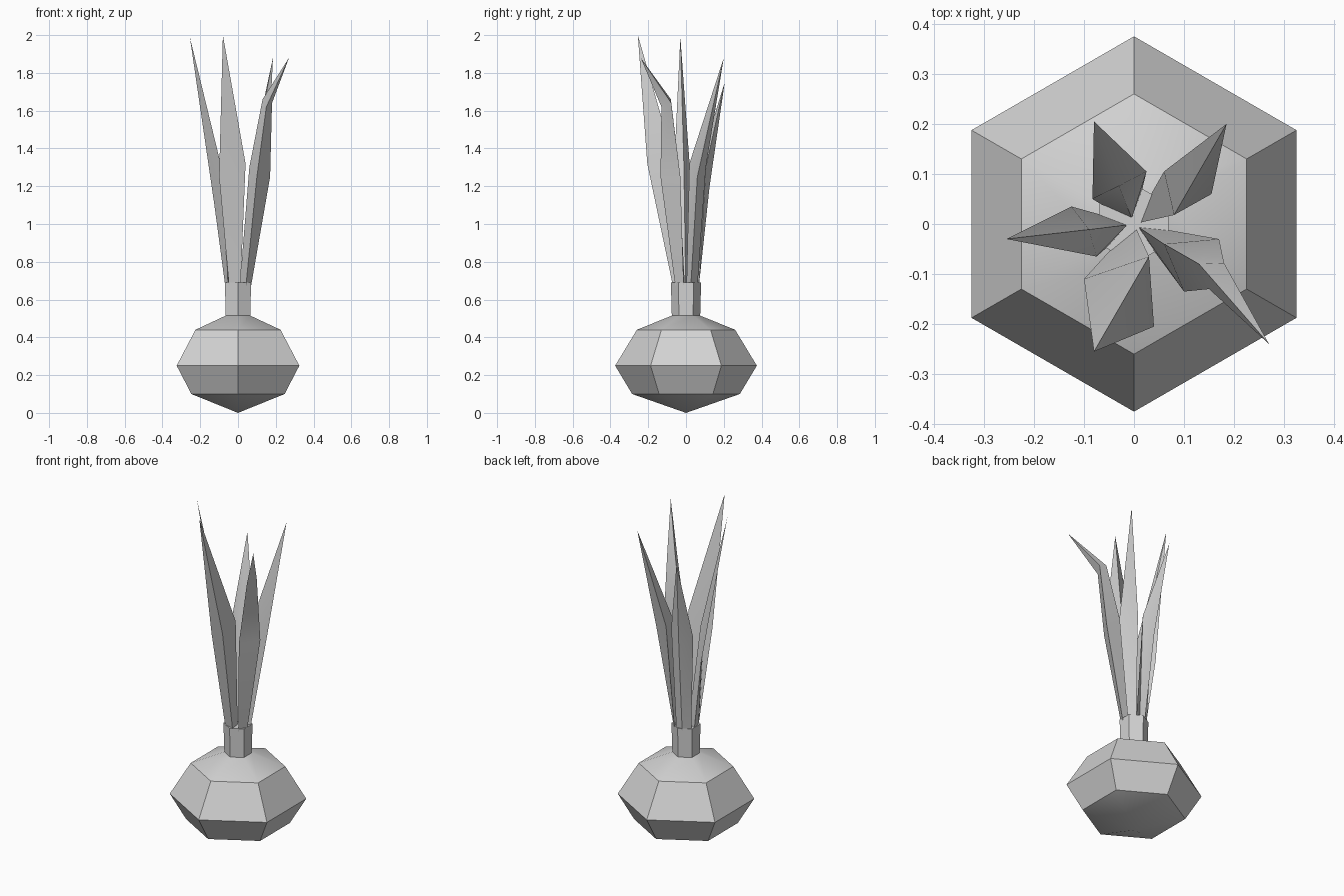
import bpy, bmesh, math
from mathutils import Vector

old = bpy.data.objects.get("Cube")
if old:
    bpy.data.objects.remove(old, do_unlink=True)

GREY = (0.65, 0.65, 0.65, 1.0)
mat = bpy.data.materials.new("light_grey")
mat.use_nodes = True
mat.diffuse_color = GREY
mat.node_tree.nodes["Principled BSDF"].inputs["Base Color"].default_value = GREY


def loft(name, rings, start=None, tip=None):
    """Skin a stack of equal-sided rings, closing each end with a point or a cap."""
    bm = bmesh.new()
    loops = [[bm.verts.new(p) for p in ring] for ring in rings]
    n = len(loops[0])
    for low, high in zip(loops, loops[1:]):
        for i in range(n):
            j = (i + 1) % n
            bm.faces.new((low[i], low[j], high[j], high[i]))
    for loop, point in ((loops[0], start), (loops[-1], tip)):
        if point is None:
            bm.faces.new(loop)
        else:
            apex = bm.verts.new(point)
            for i in range(n):
                bm.faces.new((loop[i], loop[(i + 1) % n], apex))
    bmesh.ops.recalc_face_normals(bm, faces=bm.faces)
    mesh = bpy.data.meshes.new(name)
    bm.to_mesh(mesh)
    bm.free()
    mesh.materials.append(mat)
    obj = bpy.data.objects.new(name, mesh)
    bpy.context.collection.objects.link(obj)
    bpy.ops.object.select_all(action='DESELECT')
    obj.select_set(True)
    bpy.context.view_layer.objects.active = obj
    bpy.ops.object.shade_smooth_by_angle(angle=math.radians(30))
    return obj


def hexagon(radius, z):
    angles = [math.radians(90 + 60 * i) for i in range(6)]
    return [(radius * math.cos(a), radius * math.sin(a), z) for a in angles]


# Six-sided bulb, pointed underneath
loft("bulb", [hexagon(r, z) for r, z in
              ((0.285, 0.1), (0.375, 0.25), (0.26, 0.44), (0.075, 0.515))],
     start=(0, 0, 0))

# Short neck the leaves grow from
loft("neck", [hexagon(0.075, 0.51), hexagon(0.08, 0.69)])


def leaf(name, tip, *sections):
    """Pointed faceted blade; the first point of a section is its inner ridge."""
    base = []
    for i, p in enumerate(sections[0]):
        flat = Vector((p[0], p[1], 0))
        flat = flat * 0.15 if i == 0 else flat.normalized() * 0.07
        base.append(flat + Vector((0, 0, 0.67)))
    loft(name, [base, *sections], tip=tip)


# Five leaves fanning out from the neck
leaf("right_leaf", (-0.255, -0.03, 1.99),
     [(-0.09, -0.011, 1.3), (-0.075, -0.065, 1.25), (-0.125, 0.035, 1.1)])
leaf("front_leaf", (-0.08, -0.255, 2.0),
     [(0.03, -0.065, 1.34), (0.04, -0.205, 1.32), (-0.1, -0.11, 1.25)])
leaf("back_left_leaf", (0.185, 0.2, 1.88),
     [(0.08, 0.018, 1.32), (0.155, 0.06, 1.25), (0.06, 0.105, 1.3)])
leaf("back_leaf", (-0.08, 0.205, 1.75),
     [(-0.03, 0.076, 1.3), (0.025, 0.105, 1.3),
      (-0.04, 0.125, 1.2), (-0.083, 0.05, 1.25)])
# This leaf bends outward near its end
leaf("bent_front_left_leaf", (0.27, -0.24, 1.88),
     [(0.06, -0.04, 1.3), (0.1, -0.135, 1.25), (0.17, -0.03, 1.25)],
     [(0.13, -0.08, 1.66), (0.15, -0.13, 1.62), (0.18, -0.078, 1.64)])
